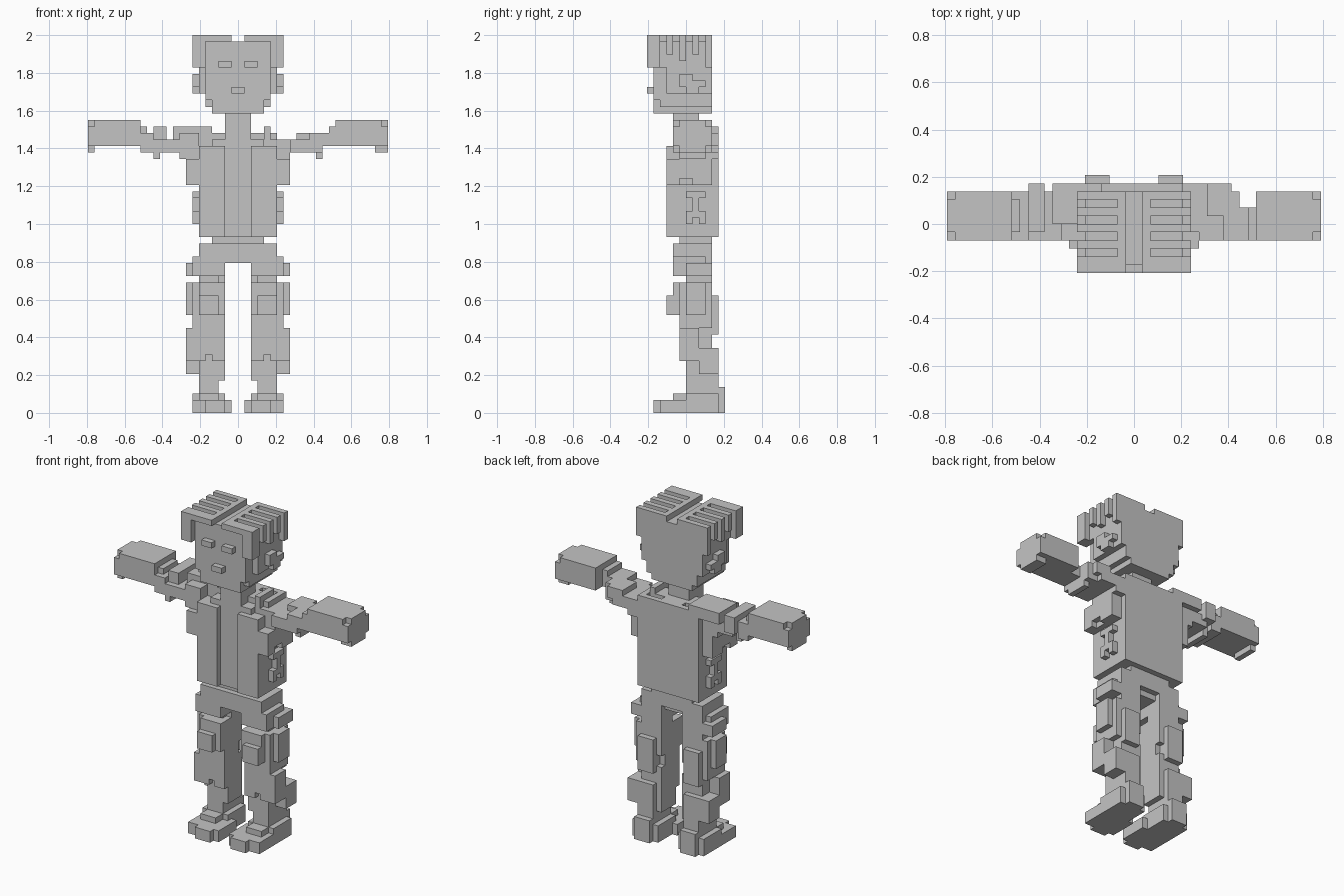
import bpy
import bmesh
from mathutils import Vector

cube = bpy.data.objects.get("Cube")
if cube:
    bpy.data.objects.remove(cube)

UNIT = 2 / 58
grey = bpy.data.materials.new("plain grey")
grey.use_nodes = True
colour = (0.55, 0.55, 0.55, 1)
grey.diffuse_color = colour
grey.node_tree.nodes["Principled BSDF"].inputs["Base Color"].default_value = colour

cells = {}  # block position -> part name


def fill(part, x, y, z, mirror=False):
    """Fill a box of blocks, optionally on both sides."""
    for i in range(*x):
        for j in range(*y):
            for k in range(*z):
                cells.setdefault((i, j, k), part)
                if mirror:
                    cells.setdefault((-1 - i, j, k), part)


def pair(part, x, y, z):
    fill(part, x, y, z, True)


def carve(x, y, z):
    for i in range(*x):
        for j in range(*y):
            for k in range(*z):
                cells.pop((i, j, k), None)
                cells.pop((-1 - i, j, k), None)


# Head, tapering to the chin
pair("head", (0, 5), (-5, 4), (48, 57))
pair("head", (0, 5), (-4, 4), (47, 48))
pair("head", (0, 4), (-5, 4), (46, 48))
pair("head", (5, 6), (-3, 4), (49, 56))
pair("head", (5, 6), (-4, 4), (53, 57))
pair("ears", (6, 7), (-1, 1), (50, 52))
pair("ears", (6, 7), (0, 2), (49, 51))
pair("ears", (6, 7), (2, 3), (50, 51))
pair("eyes", (1, 3), (-6, -5), (53, 54))
pair("mouth", (0, 1), (-6, -5), (49, 50))

# Hair: ridged cap with a centre parting and hanging locks
pair("hair", (0, 6), (-5, 4), (56, 57))
pair("hair", (1, 2), (-6, 4), (57, 58))
for y, width, bottom in ((-6, 2, 53), (-3, 1, 55), (-1, 1, 54), (1, 1, 55), (3, 1, 53)):
    pair("hair", (1, 7), (y, y + width), (57, 58))
    pair("hair", (6, 7), (y, y + width), (bottom, 58))
pair("hair", (5, 7), (-6, -4), (53, 58))

# Neck and jacket with a recessed centre panel
pair("neck", (0, 2), (-2, 2), (41, 47))
pair("torso", (0, 6), (-2, 5), (27, 41))
pair("torso", (2, 6), (-3, -2), (27, 41))
pair("torso", (0, 6), (0, 5), (41, 43))
pair("torso", (2, 4), (-2, 0), (41, 42))
pair("torso", (6, 8), (-3, 4), (35, 39))
carve((2, 5), (3, 4), (42, 43))
carve((7, 8), (-1, 1), (35, 36))

# Pockets
pair("pockets", (6, 7), (0, 3), (33, 34))
pair("pockets", (6, 7), (1, 2), (31, 33))
pair("pockets", (6, 7), (0, 3), (30, 31))
pair("pockets", (6, 7), (0, 1), (29, 30))
pair("pockets", (6, 7), (2, 3), (29, 30))

# Right arm with a raised shoulder pad
fill("right_arm", (-10, -4), (0, 5), (42, 44))
fill("right_arm", (-9, -6), (-2, 4), (39, 43))
fill("right_arm", (-12, -9), (-2, 4), (40, 42))
fill("right_arm", (-13, -11), (-1, 5), (41, 44))
fill("right_arm", (-13, -12), (-2, 3), (39, 42))
fill("right_arm", (-15, -13), (-2, 4), (40, 43))
fill("right_hand", (-15, -14), (-1, 3), (41, 44))
fill("right_hand", (-23, -15), (-2, 4), (41, 45))
fill("right_hand", (-23, -22), (-1, 3), (40, 41))

# Left arm
fill("left_arm", (4, 8), (-1, 5), (39, 42))
fill("left_arm", (4, 5), (-1, 3), (42, 44))
fill("left_arm", (8, 11), (-2, 5), (40, 42))
fill("left_arm", (9, 12), (1, 5), (41, 43))
fill("left_arm", (11, 13), (-2, 4), (40, 43))
fill("left_arm", (12, 13), (-1, 3), (39, 40))
fill("left_arm", (13, 15), (-2, 2), (41, 43))
fill("left_hand", (14, 15), (-2, 2), (41, 44))
fill("left_hand", (15, 23), (-2, 4), (41, 45))
fill("left_hand", (21, 23), (-1, 3), (40, 41))
for x in (-23, 22):
    for y in (-2, 3):
        cells.pop((x, y, 44), None)

# Hips
pair("hips", (0, 4), (-1, 4), (25, 27))
pair("hips", (0, 6), (-2, 4), (24, 26))
pair("hips", (0, 3), (-2, 3), (23, 24))

# Legs, with layered cloth panels around a core
pair("legs", (2, 6), (0, 4), (5, 24))
pair("legs", (2, 7), (-2, 3), (21, 24))
pair("legs", (6, 8), (0, 4), (21, 23))
pair("legs", (3, 6), (4, 5), (12, 18))
pair("legs", (2, 6), (-2, 0), (15, 20))
pair("legs", (3, 6), (-3, -2), (15, 18))
pair("legs", (6, 7), (-1, 4), (13, 20))
pair("legs", (7, 8), (0, 3), (15, 20))
pair("legs", (6, 8), (-1, 2), (8, 13))
pair("legs", (6, 8), (2, 5), (6, 10))
pair("legs", (2, 6), (-1, 0), (8, 15))
pair("legs", (3, 7), (4, 5), (6, 10))
carve((4, 5), (-1, 0), (8, 9))
carve((2, 3), (0, 1), (20, 21))
carve((2, 3), (3, 4), (13, 15))

# Ankles and shoes
pair("shoes", (3, 6), (0, 5), (2, 6))
pair("shoes", (1, 7), (-4, 1), (0, 2))
pair("shoes", (2, 5), (-5, -4), (0, 2))
pair("shoes", (2, 7), (0, 5), (0, 3))
pair("shoes", (3, 6), (5, 6), (0, 4))
pair("shoes", (3, 6), (-2, 0), (2, 3))

# Build the outer skin of each part
STEPS = [Vector([s if a == axis else 0 for a in range(3)])
         for axis in range(3) for s in (-1, 1)]


def build(part):
    bm = bmesh.new()
    for cell in [c for c, name in cells.items() if name == part]:
        middle = Vector(cell) + Vector((0.5, 0.5, 0.5))
        for step in STEPS:
            if tuple(int(c + s) for c, s in zip(cell, step)) in cells:
                continue
            across = Vector((step.y, step.z, step.x)) / 2
            up = step.cross(across)
            ring = (across + up, up - across, -across - up, across - up)
            bm.faces.new([bm.verts.new((middle + step / 2 + r) * UNIT) for r in ring])
    bmesh.ops.remove_doubles(bm, verts=bm.verts, dist=UNIT / 10)
    bmesh.ops.recalc_face_normals(bm, faces=bm.faces)
    bmesh.ops.dissolve_limit(bm, angle_limit=0.02, verts=bm.verts, edges=bm.edges)
    mesh = bpy.data.meshes.new(part)
    bm.to_mesh(mesh)
    bm.free()
    mesh.materials.append(grey)
    bpy.context.collection.objects.link(bpy.data.objects.new(part, mesh))


for part in sorted(set(cells.values())):
    build(part)
